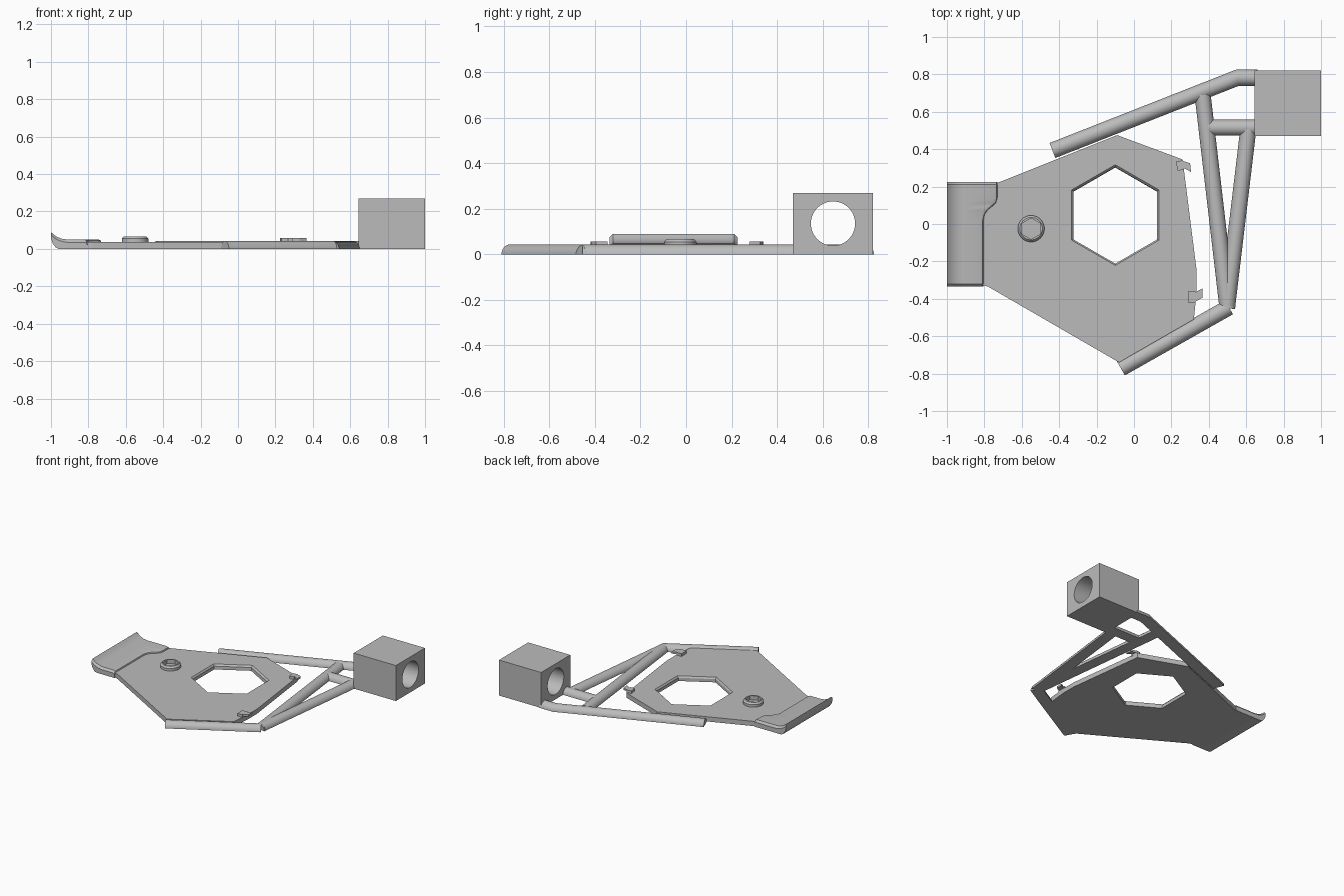
import bpy, bmesh
from math import sin, cos, pi, radians
from mathutils import Vector

if "Cube" in bpy.data.objects:
    bpy.data.objects.remove(bpy.data.objects["Cube"])

GREY = (0.5, 0.5, 0.5, 1)
grey = bpy.data.materials.new("plain grey")
grey.use_nodes = True
grey.diffuse_color = GREY
grey.node_tree.nodes["Principled BSDF"].inputs["Base Color"].default_value = GREY


def finish(name, bm, smooth=False):
    bmesh.ops.recalc_face_normals(bm, faces=bm.faces)
    mesh = bpy.data.meshes.new(name)
    bm.to_mesh(mesh)
    bm.free()
    ob = bpy.data.objects.new(name, mesh)
    bpy.context.collection.objects.link(ob)
    mesh.materials.append(grey)
    if smooth:
        shade(ob)
    return ob


def shade(ob):
    bpy.ops.object.select_all(action='DESELECT')
    ob.select_set(True)
    bpy.context.view_layer.objects.active = ob
    bpy.ops.object.shade_smooth_by_angle(angle=radians(30))


def loft(name, loops, smooth=False, caps=True):
    """Bridge a row of matching closed loops, capping both ends."""
    bm = bmesh.new()
    rows = [[bm.verts.new(p) for p in loop] for loop in loops]
    for a, b in zip(rows, rows[1:]):
        for i in range(len(a)):
            j = (i + 1) % len(a)
            bm.faces.new((a[i], a[j], b[j], b[i]))
    if caps:
        bm.faces.new(rows[0])
        bm.faces.new(rows[-1])
    return finish(name, bm, smooth)


def prism(name, outline, z0, z1):
    return loft(name, [[(x, y, z) for x, y in outline] for z in (z0, z1)])


def ring(cx, cy, z, r, n):
    return [(cx + r * sin(2 * pi * i / n), cy + r * cos(2 * pi * i / n), z) for i in range(n)]


def cut(ob, cutter):
    mod = ob.modifiers.new("cut", 'BOOLEAN')
    mod.object = cutter
    mod.operation = 'DIFFERENCE'
    mod.solver = 'EXACT'
    cutter.hide_render = True
    cutter.hide_set(True)


def rod(name, path, r=0.043):
    """Half-round bar with a flat underside, mitred at its bends."""
    pts = [Vector(p) for p in path]
    loops = []
    for i, p in enumerate(pts):
        dirs = [(b - a).normalized() for a, b in zip(pts, pts[1:])]
        d0, d1 = dirs[max(i - 1, 0)], dirs[min(i, len(dirs) - 1)]
        t = (d0 + d1).normalized()
        side = Vector((-t.y, t.x)) / t.dot(d0)
        loops.append([(p.x + side.x * r * cos(a), p.y + side.y * r * cos(a), r * sin(a))
                      for a in [pi * k / 16 for k in range(17)]])
    return loft(name, loops, True)


# Base plate with a hexagonal opening
plate = prism("base_plate", [(-0.9, 0.2), (-0.78, 0.2), (-0.09, 0.475), (0.26, 0.345),
                             (0.335, -0.25), (0.335, -0.36), (0.32, -0.51),
                             (-0.08, -0.74), (-0.78, -0.335), (-0.9, -0.3)], 0, 0.036)
cut(plate, loft("hex_cutter", [ring(-0.1, 0.044, -0.02, 0.256, 6),
                               ring(-0.1, 0.046, 0.024, 0.258, 6),
                               ring(-0.1, 0.048, 0.037, 0.27, 6),
                               ring(-0.1, 0.048, 0.06, 0.27, 6)]))

# Half-round frame bars
rod("rear_bar", [(-0.436, 0.393), (0.553, 0.782), (0.66, 0.782)])
rod("inner_strut", [(0.5, -0.45), (0.367, 0.69)])
rod("outer_strut", [(0.497, -0.45), (0.612, 0.515)])
rod("cross_bar", [(0.39, 0.515), (0.66, 0.515)])
rod("front_bar", [(-0.07, -0.772), (0.508, -0.445)])

# Square block with a round bore from side to side
block = prism("bored_block", [(0.645, 0.47), (1, 0.47), (1, 0.82), (0.645, 0.82)], 0, 0.27)
bore = loft("bore_cutter", [[(x, y, z) for z, y, _ in ring(0.135, 0.645, 0, 0.097, 64)]
                            for x in (0.6, 1.05)])
cut(block, bore)
shade(block)

# Curled rest with a stepped inner edge and chamfered ends
stations = [(-0.335, -0.805, 0.015), (-0.32, -0.805, 0), (0.02, -0.805, 0),
            (0.05, -0.798, 0), (0.075, -0.782, 0), (0.095, -0.757, 0),
            (0.115, -0.737, 0), (0.14, -0.73, 0), (0.21, -0.73, 0), (0.225, -0.73, 0.015)]
curl = [(-0.96, 0), (-0.975, 0.008), (-0.99, 0.028), (-1, 0.055), (-1, 0.09),
        (-0.985, 0.076), (-0.965, 0.063), (-0.94, 0.054), (-0.91, 0.05)]
sections = []
for y, edge, drop in stations:
    profile = curl + [(edge - 0.016, 0.05), (edge - 0.004, 0.045), (edge, 0.034), (edge, 0)]
    sections.append([(x, y, max(z - drop, 0) if i > 3 else z)
                     for i, (x, z) in enumerate(profile)])
loft("curled_rest", sections, True)

# Round boss with a hexagonal socket
N = 48


def hex_ring(z, r):
    loop = []
    for i in range(N):
        a = 2 * pi * i / N
        k = r * cos(pi / 6) / cos(a % (pi / 3) - pi / 6)
        loop.append((-0.55 + k * sin(a), -0.025 + k * cos(a), z))
    return loop


loft("socket_boss", [ring(-0.55, -0.025, 0.03, 0.071, N), ring(-0.55, -0.025, 0.055, 0.071, N),
                     ring(-0.55, -0.025, 0.067, 0.06, N), hex_ring(0.067, 0.056),
                     hex_ring(0.036, 0.056)], True)

# Small edge clips, each a foot and an overhanging lip
for side, foot, lip in (
        ("rear", [(0.225, 0.335), (0.232, 0.285), (0.268, 0.29), (0.261, 0.34)],
         [(0.26, 0.338), (0.265, 0.3), (0.305, 0.278), (0.3, 0.325)]),
        ("front", [(0.29, -0.42), (0.33, -0.42), (0.33, -0.36), (0.29, -0.36)],
         [(0.328, -0.415), (0.365, -0.395), (0.365, -0.345), (0.328, -0.365)])):
    prism(side + "_clip_foot", foot, 0.03, 0.057)
    prism(side + "_clip_lip", lip, 0.043, 0.057)
